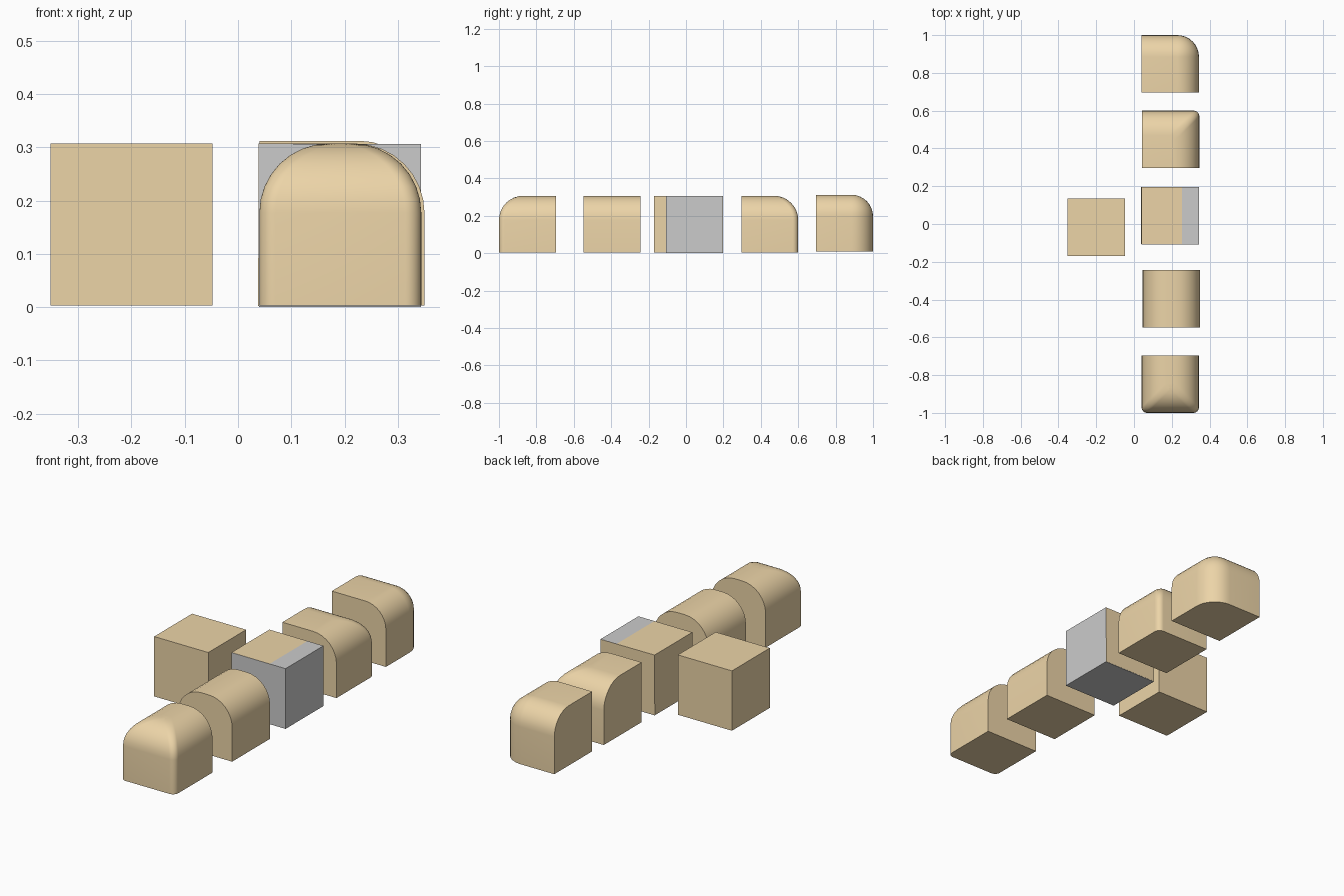
import bpy, bmesh
from math import sin, cos, pi, radians
from mathutils import Matrix

if "Cube" in bpy.data.objects:
    bpy.data.objects.remove(bpy.data.objects["Cube"])

tan = bpy.data.materials.new("tan")
tan.diffuse_color = (0.84, 0.66, 0.39, 1)
tan.use_nodes = True
tan.node_tree.nodes["Principled BSDF"].inputs["Base Color"].default_value = tan.diffuse_color
S = 0.304   # edge length of every block
SEG = 8     # segments per rounded quarter


def finish(name, bm, mat=tan):
    bmesh.ops.remove_doubles(bm, verts=bm.verts, dist=1e-5)
    bmesh.ops.recalc_face_normals(bm, faces=bm.faces)
    me = bpy.data.meshes.new(name)
    bm.to_mesh(me)
    bm.free()
    if mat:
        me.materials.append(mat)
    ob = bpy.data.objects.new(name, me)
    bpy.context.collection.objects.link(ob)
    return ob


def box(name, centre, size, mat=tan):
    bm = bmesh.new()
    bmesh.ops.create_cube(bm, size=1, matrix=Matrix.Diagonal((*size, 1)))
    ob = finish(name, bm, mat)
    ob.location = centre
    return ob


def outline(x0, x1, y0, y1, radii):
    """Rectangle with one optional rounded radius per corner."""
    corners = [(x1, y1, -1, -1), (x0, y1, 1, -1), (x0, y0, 1, 1), (x1, y0, -1, 1)]
    pts = []
    for k, ((x, y, sx, sy), r) in enumerate(zip(corners, radii)):
        if r is None:
            pts.append((x, y))
            continue
        for i in range(SEG + 1):
            a = (k + i / SEG) * pi / 2
            pts.append((x + sx * r + r * cos(a), y + sy * r + r * sin(a)))
    return pts


def rounded_block(name, x, y, z, sides, R, r=0.03, ball=False):
    """Block whose top edges on the given sides (L R F B) are rounded."""
    has = {s: s in sides for s in "LRFB"}
    levels = [(0, z)] + [(R * (1 - cos(i * pi / 2 / SEG)), z + S - R + R * sin(i * pi / 2 / SEG))
                         for i in range(SEG + 1)]
    pairs = ["RB", "LB", "LF", "RF"]
    bm = bmesh.new()
    rings = []
    for d, h in levels:
        rad = max(r - d, 0) if ball else r
        radii = [rad if has[p[0]] and has[p[1]] else None for p in pairs]
        pts = outline(x + d * has["L"], x + S - d * has["R"],
                      y + d * has["F"], y + S - d * has["B"], radii)
        rings.append([bm.verts.new((px, py, h)) for px, py in pts])
    n = len(rings[0])
    for a, b in zip(rings, rings[1:]):
        for i in range(n):
            j = (i + 1) % n
            bm.faces.new((a[i], a[j], b[j], b[i]))
    bm.faces.new(rings[0][::-1])
    bm.faces.new(rings[-1])
    ob = finish(name, bm)
    bpy.ops.object.select_all(action='DESELECT')
    ob.select_set(True)
    bpy.context.view_layer.objects.active = ob
    bpy.ops.object.shade_smooth_by_angle(angle=radians(30))
    return ob


# Row of rounded blocks, back to front
rounded_block("ball_corner_block", 0.04, 0.696, 0.008, "RB", 0.115, 0.115, ball=True)
rounded_block("corner_block", 0.042, 0.296, 0.003, "RB", 0.13)
rounded_block("arched_block", 0.046, -0.547, 0.003, "LR", 0.13)
rounded_block("end_block", 0.04, -1.0, 0.003, "LRF", 0.13)

# Plain block standing beside the row
box("plain_block", (-0.2, -0.018, 0.155), (S, S, S))

# Grey block with a slightly tilted tan block sharing its space
box("grey_block", (0.191, 0.044, 0.153), (S, S, 0.306), None)
inner = box("overlapping_block", (0.19, 0.045, 0.1541), (0.3035, 0.3035, 0.3043))
inner.rotation_euler.y = 0.004
